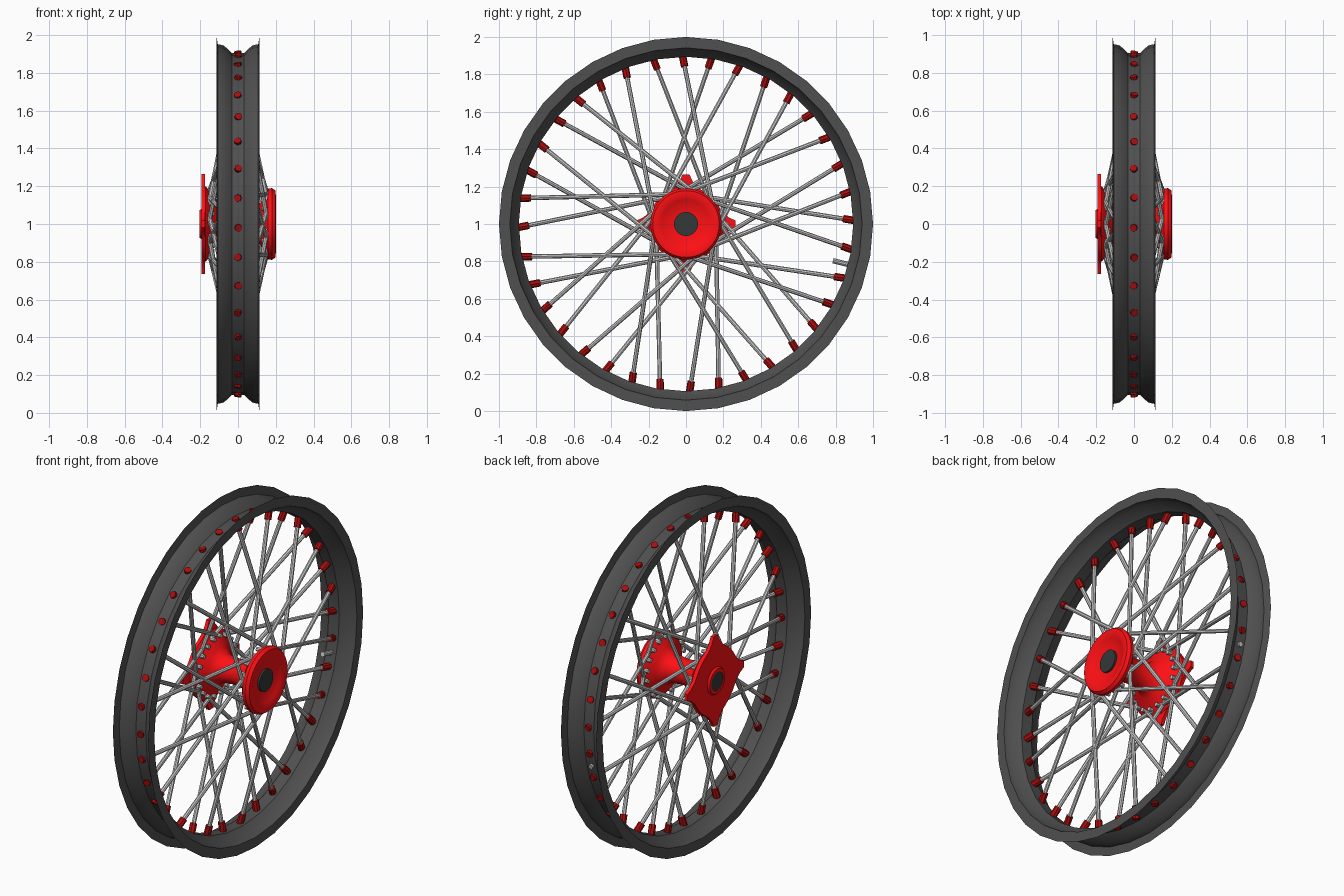
import bpy, bmesh
from math import sin, cos, pi, radians
from mathutils import Vector, Matrix

if "Cube" in bpy.data.objects:
    bpy.data.objects.remove(bpy.data.objects["Cube"])

C = Vector((0, 0, 1))


def material(name, rgb):
    m = bpy.data.materials.new(name)
    m.diffuse_color = (*rgb, 1)
    m.use_nodes = True
    m.node_tree.nodes["Principled BSDF"].inputs["Base Color"].default_value = m.diffuse_color
    return m


DARK = material("dark_grey", (0.08, 0.08, 0.08))
BLACK = material("axle_dark", (0.035, 0.04, 0.04))
RED = material("bright_red", (1.0, 0.005, 0.007))
DEEP = material("deep_red", (0.4, 0.004, 0.004))
SILVER = material("silver", (0.6, 0.6, 0.6))


def polar(x, r, a):
    """Point on the wheel: a = 0 is up, turning toward +y."""
    return C + Vector((x, r * sin(a), r * cos(a)))


def finish(bm, name, mat=None, angle=35):
    bmesh.ops.recalc_face_normals(bm, faces=bm.faces)
    me = bpy.data.meshes.new(name)
    bm.to_mesh(me)
    bm.free()
    ob = bpy.data.objects.new(name, me)
    bpy.context.collection.objects.link(ob)
    if mat:
        me.materials.append(mat)
    bpy.ops.object.select_all(action='DESELECT')
    ob.select_set(True)
    bpy.context.view_layer.objects.active = ob
    bpy.ops.object.shade_smooth_by_angle(angle=radians(angle))
    return ob


def lathe(name, profile, n, mat, closed=True):
    """Revolve an (x, r) profile around the axle line."""
    bm = bmesh.new()
    rings = [[bm.verts.new(polar(x, r, 2 * pi * i / n)) for x, r in profile]
             for i in range(n)]
    m = len(profile)
    for i in range(n):
        a, b = rings[i], rings[(i + 1) % n]
        for j in range(m if closed else m - 1):
            k = (j + 1) % m
            bm.faces.new((a[j], a[k], b[k], b[j]))
    return finish(bm, name, mat)


def rod(bm, p, q, r, n=8):
    d = q - p
    rot = d.to_track_quat('Z', 'Y').to_matrix().to_4x4()
    bmesh.ops.create_cone(bm, cap_ends=True, segments=n, radius1=r, radius2=r,
                          depth=d.length,
                          matrix=Matrix.Translation((p + q) / 2) @ rot)


# Rim: thin sheet with a dropped centre and upright lips
half_out = [(0.115, 1.0), (0.107, 0.952), (0.075, 0.945), (0.032, 0.905)]
half_in = [(0.034, 0.894), (0.08, 0.934), (0.115, 0.942)]
rim = (half_out + [(-x, r) for x, r in reversed(half_out)]
       + [(-x, r) for x, r in reversed(half_in)] + half_in)
lathe("rim", rim, 36, DARK)

# Hub shell: narrow tube flaring to a flange at each end
lathe("hub", [(-0.205, 0.055), (-0.205, 0.072), (-0.193, 0.08), (-0.19, 0.11),
              (-0.19, 0.19), (-0.172, 0.2), (-0.15, 0.175), (-0.12, 0.11),
              (-0.08, 0.078), (0, 0.07), (0.08, 0.078), (0.12, 0.11),
              (0.14, 0.165), (0.16, 0.187), (0.18, 0.19), (0.198, 0.178),
              (0.2, 0.155), (0.19, 0.13), (0.176, 0.1), (0.172, 0.055)],
      48, RED)

# Disc carrier: thin plate with four pointed lobes on the left flange
bm = bmesh.new()
outline = []
for q in range(4):
    for da, r in ((-27, 0.198), (-18, 0.205), (-9, 0.23), (-4, 0.265),
                  (4, 0.265), (9, 0.23), (18, 0.205), (27, 0.198),
                  (36, 0.196), (45, 0.195), (54, 0.196)):
        outline.append((radians(q * 90 + da), r))
face = bm.faces.new([bm.verts.new(polar(-0.194, r, a)) for a, r in outline])
ext = bmesh.ops.extrude_face_region(bm, geom=[face])
bmesh.ops.translate(bm, vec=(0.02, 0, 0),
                    verts=[v for v in ext['geom']
                           if isinstance(v, bmesh.types.BMVert)])
finish(bm, "disc_carrier", RED)

# Axle through both ends of the hub
bm = bmesh.new()
rod(bm, C + Vector((-0.202, 0, 0)), C + Vector((0.185, 0, 0)), 0.064, 32)
finish(bm, "axle", BLACK)

# Spokes and nipples: sides alternate, lean direction changes every two
spokes, nipples = bmesh.new(), bmesh.new()
for k in range(36):
    a = radians(10 * k - 1.2)
    side = 1 if k % 2 == 0 else -1
    lean = 1 if k % 4 in (0, 3) else -1
    outer = polar(0, 0.9, a)
    inner = polar(side * 0.155, 0.17, a + lean * radians(60))
    d = (inner - outer).normalized()
    rod(spokes, outer, inner, 0.012)
    rod(spokes, inner, inner - Vector((side * 0.03, 0, 0)), 0.012)
    rod(nipples, outer - d * 0.015, outer + d * 0.06, 0.02, 8)
finish(spokes, "spokes")
finish(nipples, "spoke_nipples", DEEP)

# Valve stem between two nipples
bm = bmesh.new()
va = radians(104)
rod(bm, polar(0, 0.81, va), polar(0, 0.915, va), 0.014, 10)
finish(bm, "valve_stem", SILVER)
